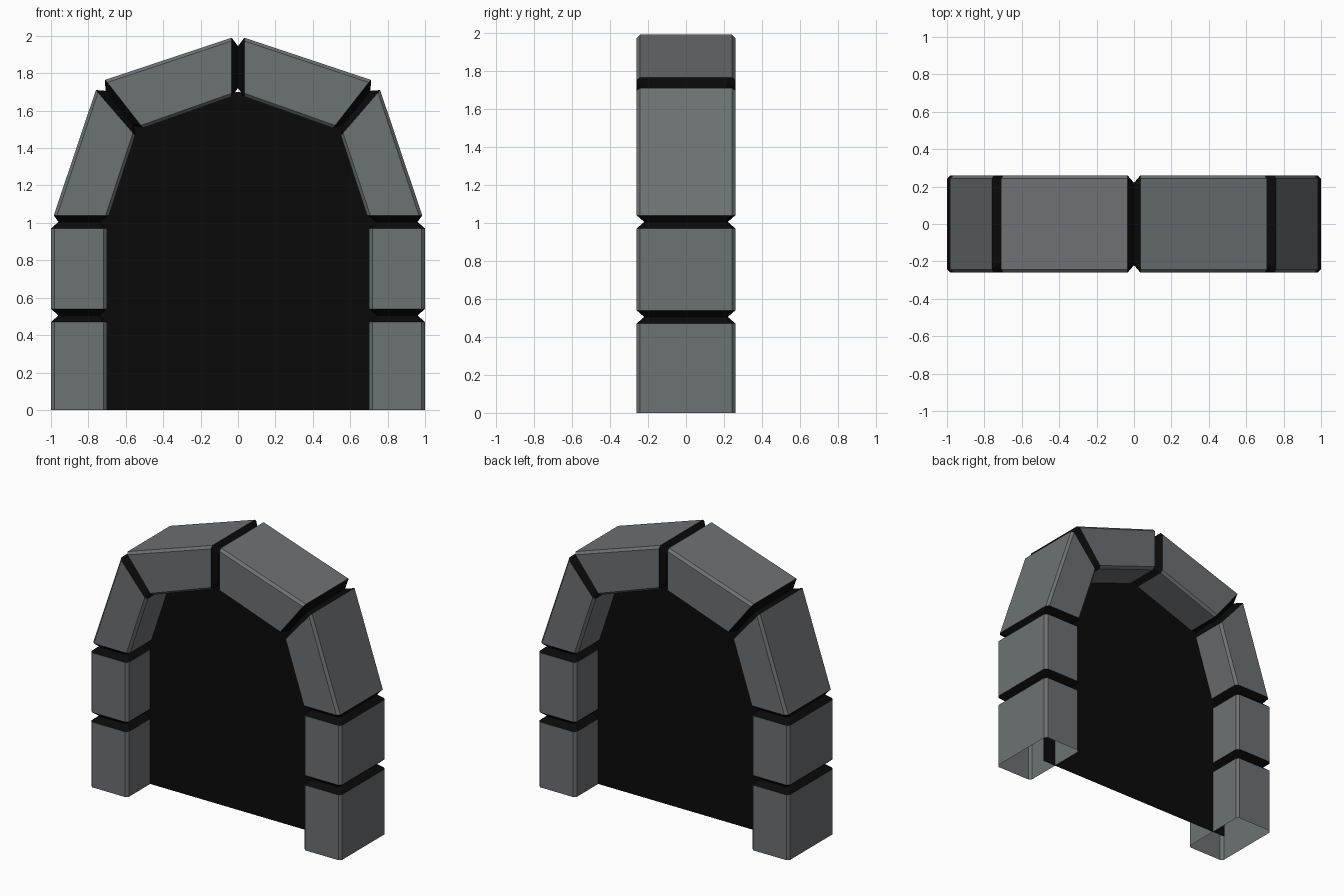
import bpy, bmesh
from mathutils import Vector

if "Cube" in bpy.data.objects:
    bpy.data.objects.remove(bpy.data.objects["Cube"])


def material(name, rgb):
    m = bpy.data.materials.new(name)
    m.diffuse_color = (*rgb, 1)
    m.use_nodes = True
    m.node_tree.nodes["Principled BSDF"].inputs["Base Color"].default_value = m.diffuse_color
    return m


stone = material("grey stone", (0.15, 0.168, 0.175))
dark = material("black", (0.003, 0.003, 0.003))


def ring(bm, outer, inner, inset):
    """Chamfered rectangular section between an outer and an inner point (x, z)."""
    o, i = Vector(outer), Vector(inner)
    u = (i - o).normalized()
    o, i = o + u * inset, i - u * inset
    y, c = 0.26 - inset, 0.018
    pts = [(o, -y + c), (o + u * c, -y), (i - u * c, -y), (i, -y + c),
           (i, y - c), (i - u * c, y), (o + u * c, y), (o, y - c)]
    return [bm.verts.new((p.x, yy, p.y)) for p, yy in pts]


# Sections up the right side: outer point, inner point, inset (joint centres are inset)
J = 0.04
sections = [
    ((1, 0), (0.70, 0), 0), ((1, 0.47), (0.70, 0.47), 0),
    ((1, 0.505), (0.70, 0.505), J),
    ((1, 0.54), (0.70, 0.54), 0), ((1, 0.97), (0.70, 0.97), 0),
    ((1, 1.005), (0.70, 1.005), J),
    ((0.985, 1.04), (0.69, 1.04), 0), ((0.76, 1.71), (0.55, 1.467), 0),
    ((0.735, 1.737), (0.53, 1.488), J),
    ((0.71, 1.765), (0.508, 1.507), 0), ((0.034, 1.99), (0.034, 1.675), 0),
    ((0, 1.985), (0, 1.68), J),
]

# Stone blocks with dark V-shaped mortar joints, open at the bottom
bm = bmesh.new()
rings = [ring(bm, *s) for s in sections]
for k in range(len(rings) - 1):
    a, b = rings[k], rings[k + 1]
    joint = sections[k][2] > 0 or sections[k + 1][2] > 0
    for n in range(8):
        m = (n + 1) % 8
        f = bm.faces.new((a[n], a[m], b[m], b[n]))
        f.material_index = int(joint)
bmesh.ops.recalc_face_normals(bm, faces=bm.faces)
# An open tube: make sure the front faces point to -y
front = min(bm.faces, key=lambda f: f.calc_center_median().y)
if front.normal.y > 0:
    bmesh.ops.reverse_faces(bm, faces=bm.faces)
mesh = bpy.data.meshes.new("stone_arch")
bm.to_mesh(mesh)
bm.free()
mesh.materials.append(stone)
mesh.materials.append(dark)
arch = bpy.data.objects.new("stone_arch", mesh)
bpy.context.collection.objects.link(arch)
arch.modifiers.new("mirror", 'MIRROR')

# Flat black sheet filling the doorway, its edges buried in the stones
half = [(0.8, 0), (0.8, 1.0), (0.62, 1.62), (0, 1.70)]
outline = half + [(-x, z) for x, z in reversed(half[:-1])]
sheet = bpy.data.meshes.new("dark_doorway")
sheet.from_pydata([(x, 0, z) for x, z in outline], [],
                  [list(reversed(range(len(outline))))])
sheet.flip_normals()
sheet.materials.append(dark)
bpy.context.collection.objects.link(bpy.data.objects.new("dark_doorway", sheet))
